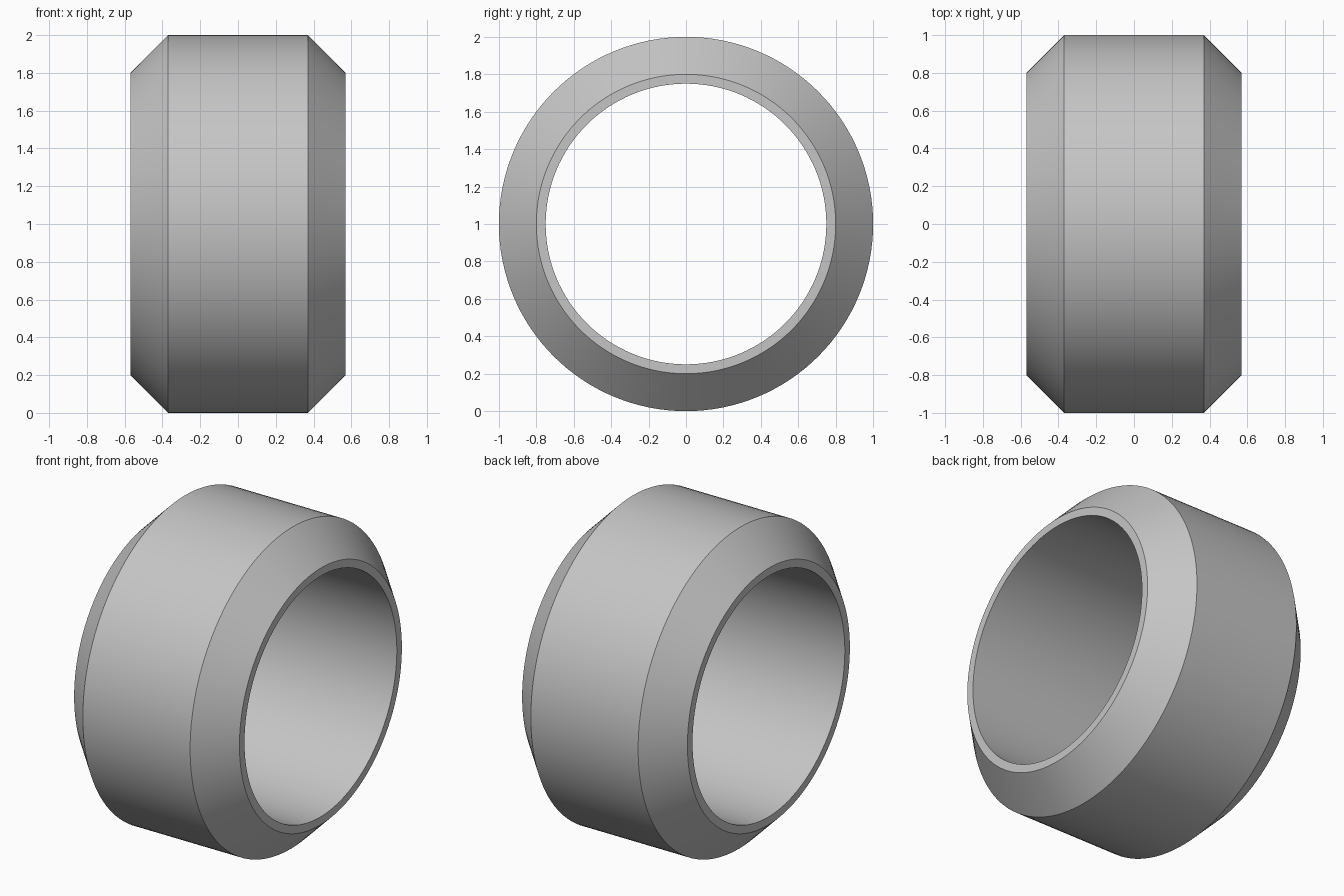
import bpy
import bmesh
from math import radians, tau
from mathutils import Matrix, Vector

cube = bpy.data.objects.get("Cube")
if cube:
    bpy.data.objects.remove(cube, do_unlink=True)

SEGMENTS = 128

# Plain grey
grey = bpy.data.materials.new("plain_grey")
grey.use_nodes = True
colour = (0.56, 0.56, 0.56, 1)
grey.diffuse_color = colour
grey.node_tree.nodes["Principled BSDF"].inputs["Base Color"].default_value = colour

# Half of the ring section as (x, radius), mirrored to a closed loop
half = [(0.57, 0.75), (0.57, 0.80), (0.37, 1.0)]
section = half + [(-x, r) for x, r in reversed(half)]

# Chamfered ring: spin the section around the x axis
bm = bmesh.new()
rings = []
for i in range(SEGMENTS):
    turn = Matrix.Rotation(tau * i / SEGMENTS, 3, "X")
    rings.append([bm.verts.new(turn @ Vector((x, 0, r))) for x, r in section])
for i, ring in enumerate(rings):
    following = rings[(i + 1) % SEGMENTS]
    for j in range(len(section)):
        k = (j + 1) % len(section)
        bm.faces.new((ring[j], ring[k], following[k], following[j]))
bmesh.ops.recalc_face_normals(bm, faces=bm.faces)
bmesh.ops.translate(bm, verts=bm.verts, vec=(0, 0, 1))

mesh = bpy.data.meshes.new("chamfered_ring")
bm.to_mesh(mesh)
bm.free()
mesh.materials.append(grey)
ring_object = bpy.data.objects.new("chamfered_ring", mesh)
bpy.context.collection.objects.link(ring_object)

# Smooth round surfaces, crisp chamfer edges
bpy.ops.object.select_all(action="DESELECT")
ring_object.select_set(True)
bpy.context.view_layer.objects.active = ring_object
bpy.ops.object.shade_smooth_by_angle(angle=radians(30))
